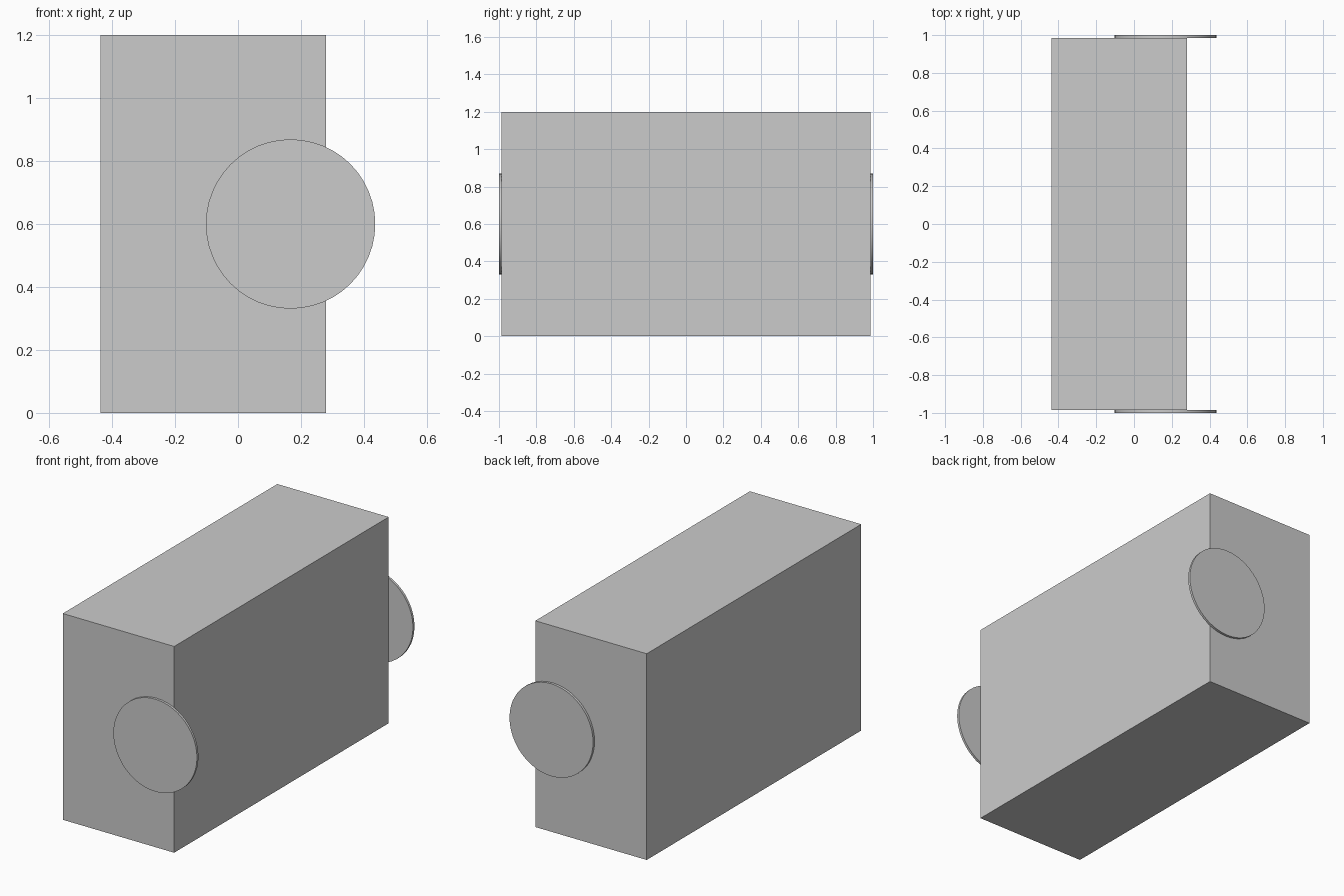
import bpy
import math

if "Cube" in bpy.data.objects:
    bpy.data.objects.remove(bpy.data.objects["Cube"])

FACE_Y = 0.986  # where the box ends and the discs begin

# Main box body
bpy.ops.mesh.primitive_cube_add(size=1, location=(-0.079, 0, 0.6))
body = bpy.context.object
body.name = "box_body"
body.scale = (0.717, 2 * FACE_Y, 1.2)
bpy.ops.object.transform_apply(location=False, rotation=False, scale=True)


def end_disc(name, side):
    """Thin round plate on one end of the box, overhanging its edge."""
    bpy.ops.mesh.primitive_cylinder_add(
        vertices=48, radius=0.269, depth=1 - FACE_Y,
        location=(0.167, side * (1 + FACE_Y) / 2, 0.6),
        rotation=(math.pi / 2, 0, 0))
    disc = bpy.context.object
    disc.name = name
    bpy.ops.object.shade_smooth_by_angle(angle=math.radians(30))


# Front and back discs
end_disc("front_disc", -1)
end_disc("back_disc", 1)
